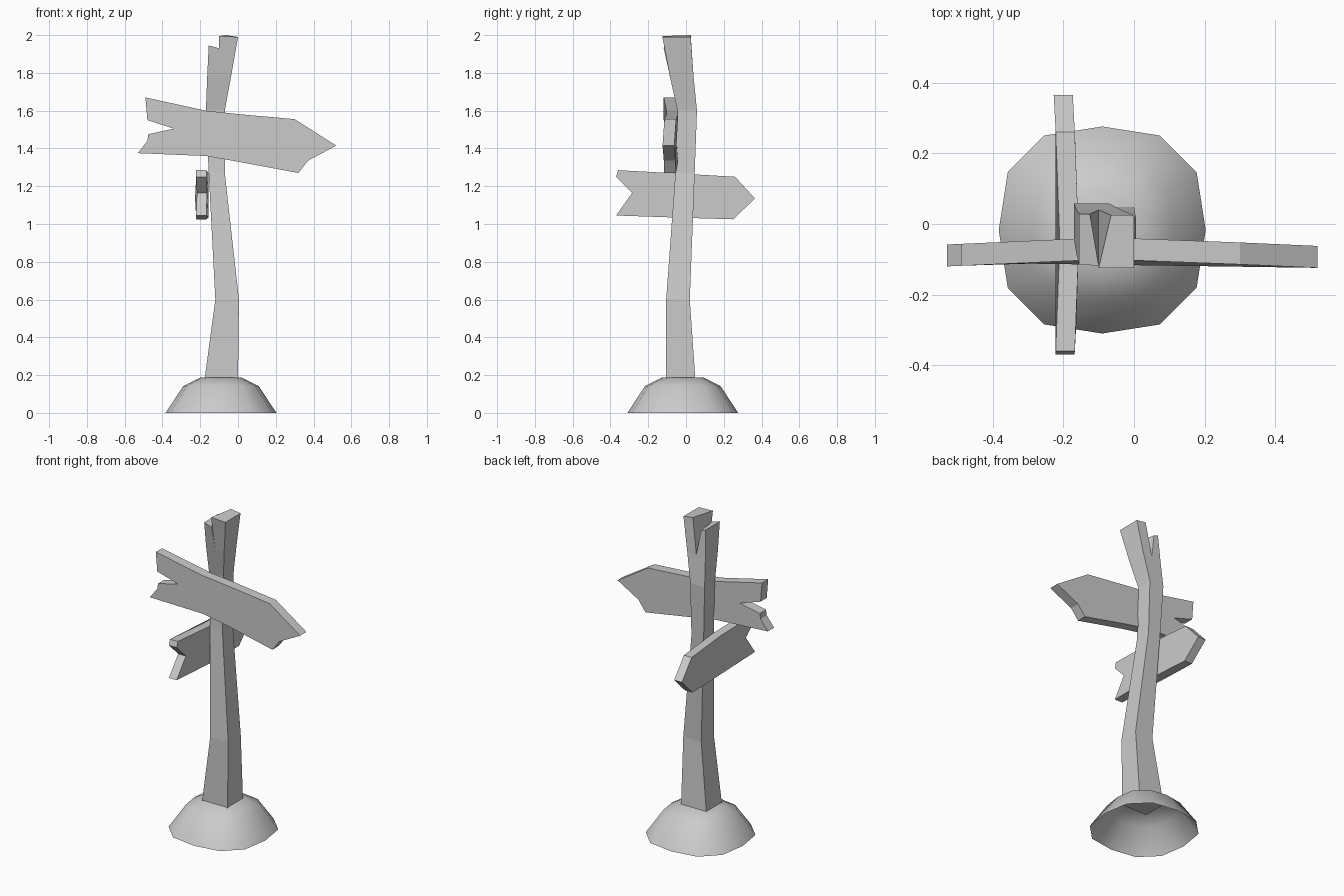
import bpy, bmesh, math

old = bpy.data.objects.get("Cube")
if old:
    bpy.data.objects.remove(old)

grey = bpy.data.materials.new("plain grey")
grey.use_nodes = True
grey.diffuse_color = (0.6, 0.6, 0.6, 1)
grey.node_tree.nodes["Principled BSDF"].inputs["Base Color"].default_value = (0.6, 0.6, 0.6, 1)


def loft(name, rings, cap_start=True, smooth=False):
    """Skin a stack of equal-length rings and cap the ends."""
    bm = bmesh.new()
    loops = [[bm.verts.new(p) for p in ring] for ring in rings]
    n = len(loops[0])
    for a, b in zip(loops, loops[1:]):
        for i in range(n):
            j = (i + 1) % n
            bm.faces.new((a[i], a[j], b[j], b[i]))
    bm.faces.new(loops[-1])
    if cap_start:
        bm.faces.new(loops[0][::-1])
    bmesh.ops.recalc_face_normals(bm, faces=bm.faces)
    for f in bm.faces:
        f.smooth = smooth
    mesh = bpy.data.meshes.new(name)
    bm.to_mesh(mesh)
    bm.free()
    mesh.materials.append(grey)
    obj = bpy.data.objects.new(name, mesh)
    bpy.context.collection.objects.link(obj)
    return obj


def section(x0, x1, y0, y1, z):
    return [(x0, y0, z), (x1, y0, z), (x1, y1, z), (x0, y1, z)]


# Dome-shaped earth mound, open underneath
def mound_ring(radius, z):
    ring = []
    for k in range(4):
        for angle, stretch in ((0, 1), (31.5, 1.07), (58.5, 1.07)):
            a = math.radians(angle + 90 * k)
            ring.append((-0.09 + radius * stretch * math.cos(a),
                         -0.017 + radius * stretch * math.sin(a), z))
    return ring


loft("mound", [mound_ring(0.293, 0), mound_ring(0.2, 0.142), mound_ring(0.11, 0.187)],
     cap_start=False, smooth=True)

# Crooked square post
loft("post", [section(-0.178, 0, -0.105, 0.05, 0.17),
              section(-0.12, 0.005, -0.105, 0.02, 0.6),
              section(-0.155, -0.07, -0.056, 0.046, 1.27),
              section(-0.17, -0.07, -0.045, 0.058, 1.6),
              section(-0.163, -0.037, -0.085, 0.04, 1.78)])

# Split top of the post: two splinters with a notch opening to the back
loft("post_tall_splinter", [section(-0.1, -0.037, -0.085, 0.04, 1.78),
     [(-0.1, -0.125, 1.995), (0, -0.125, 1.99), (0, 0.025, 1.99), (-0.065, 0.025, 2)]])
loft("post_short_splinter", [section(-0.163, -0.1, -0.085, 0.04, 1.78),
     [(-0.155, -0.115, 1.945), (-0.1, -0.118, 1.93), (-0.125, 0.028, 1.935), (-0.155, 0.028, 1.945)]])


# Arrow boards: bow is the sideways bend along the board's length
def board(name, outline, near, thick, bow, along_x):
    rings = []
    for side in (near, near + thick):
        ring = []
        for u, z in outline:
            d = side - bow * max(0, abs(u + 0.05) - 0.1)
            ring.append((u, d, z) if along_x else (d, u, z))
        rings.append(ring)
    return loft(name, rings)


board("front_arrow_board",
      [(-0.49, 1.67), (-0.17, 1.6), (0, 1.582), (0.3, 1.555), (0.52, 1.415), (0.37, 1.335),
       (0.32, 1.27), (0, 1.33), (-0.17, 1.36), (-0.53, 1.375), (-0.48, 1.44), (-0.475, 1.475),
       (-0.34, 1.505), (-0.48, 1.55)], -0.103, 0.062, 0.045, True)
board("side_arrow_board",
      [(-0.36, 1.285), (-0.05, 1.268), (0.26, 1.25), (0.365, 1.135), (0.25, 1.025),
       (-0.05, 1.034), (-0.37, 1.045), (-0.285, 1.165), (-0.37, 1.25)], -0.21, 0.054, 0.055, False)
